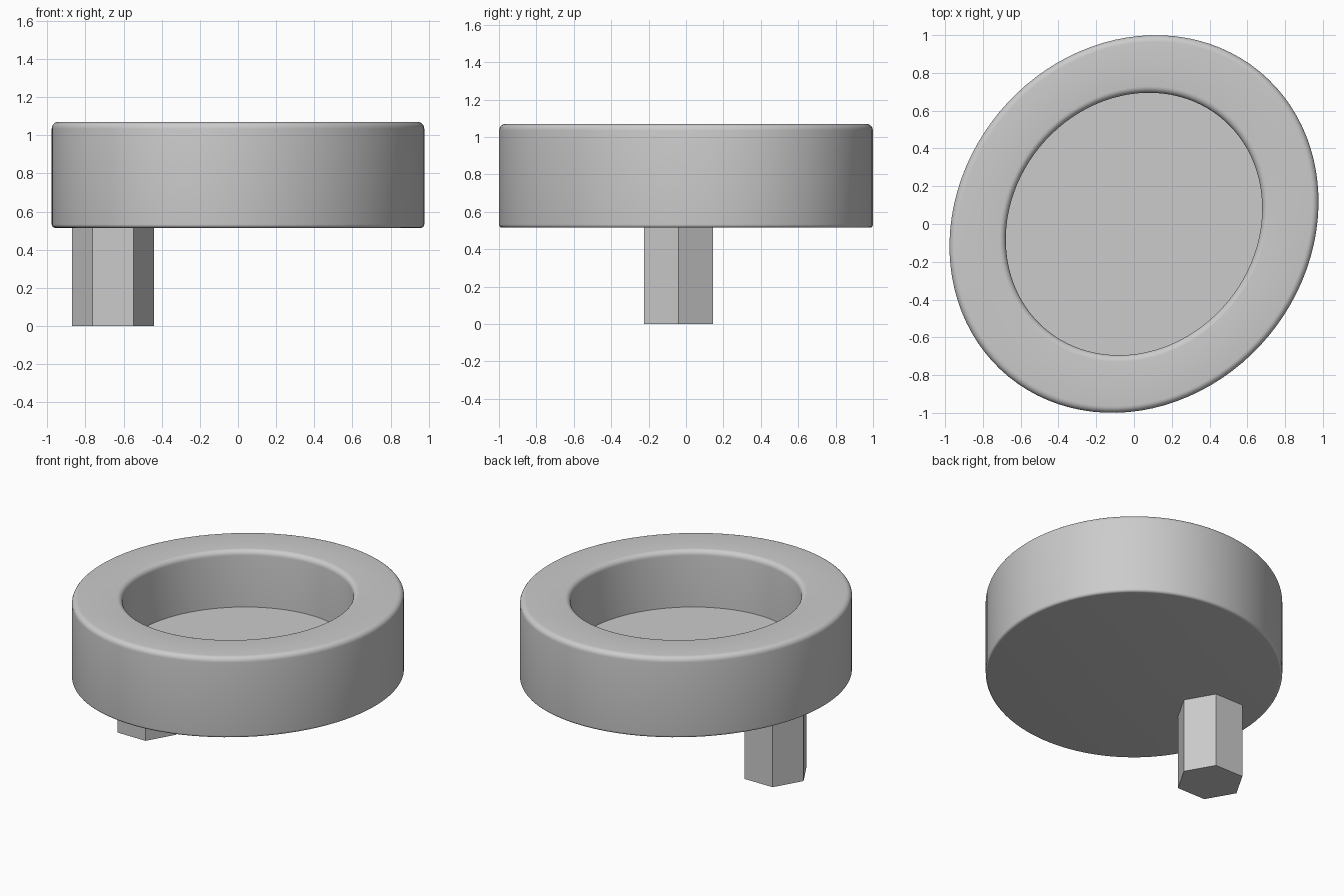
import bpy
import bmesh
import math
from mathutils import Matrix

cube = bpy.data.objects.get("Cube")
if cube:
    bpy.data.objects.remove(cube, do_unlink=True)

grey = bpy.data.materials.new("light grey")
grey.use_nodes = True
colour = (0.6, 0.6, 0.6, 1)
grey.diffuse_color = colour
grey.node_tree.nodes["Principled BSDF"].inputs["Base Color"].default_value = colour


def finish(bm, name):
    bmesh.ops.recalc_face_normals(bm, faces=bm.faces)
    mesh = bpy.data.meshes.new(name)
    bm.to_mesh(mesh)
    bm.free()
    mesh.materials.append(grey)
    obj = bpy.data.objects.new(name, mesh)
    bpy.context.collection.objects.link(obj)
    return obj


def arc(r, z, radius, start, end, steps=6):
    """Rounded corner of a lathe profile, as (radius, height) points."""
    angles = [math.radians(start + (end - start) * i / steps) for i in range(steps + 1)]
    return [(r + radius * math.cos(a), z + radius * math.sin(a)) for a in angles]


# Dish: turned profile with a rounded rim and a flat-bottomed recess
BOTTOM, TOP, FLOOR = 0.515, 1.07, 0.68
INNER, ROUND, FOOT = 0.695, 0.035, 0.018
profile = [(0, BOTTOM)]
profile += arc(1 - FOOT, BOTTOM + FOOT, FOOT, -90, 0)
profile += arc(1 - ROUND, TOP - ROUND, ROUND, 0, 90)
profile += arc(INNER + ROUND, TOP - ROUND, ROUND, 90, 180)
profile += [(INNER, FLOOR), (0, FLOOR)]

bm = bmesh.new()
verts = [bm.verts.new((r, 0, z)) for r, z in profile]
edges = [bm.edges.new(pair) for pair in zip(verts, verts[1:])]
bmesh.ops.spin(bm, geom=verts + edges, cent=(0, 0, 0), axis=(0, 0, 1),
               angle=math.tau, steps=96)
bmesh.ops.remove_doubles(bm, verts=bm.verts, dist=0.0001)

# Stretch the round dish into an oval lying diagonally
oval = Matrix.Rotation(math.radians(50.5), 4, "Z") @ Matrix.Diagonal((1.046, 0.927, 1, 1))
bmesh.ops.transform(bm, matrix=oval, verts=bm.verts)
dish = finish(bm, "oval_dish")
bpy.ops.object.select_all(action="DESELECT")
dish.select_set(True)
bpy.context.view_layer.objects.active = dish
bpy.ops.object.shade_smooth_by_angle(angle=math.radians(30))

# Hexagonal peg below one side, reaching just into the dish base
PEG_HEIGHT = 0.55
bm = bmesh.new()
bmesh.ops.create_cone(bm, cap_ends=True, segments=6, radius1=0.214, radius2=0.214,
                      depth=PEG_HEIGHT,
                      matrix=Matrix.Translation((-0.655, -0.04, PEG_HEIGHT / 2))
                      @ Matrix.Rotation(math.radians(30), 4, "Z"))
finish(bm, "hexagonal_peg")
